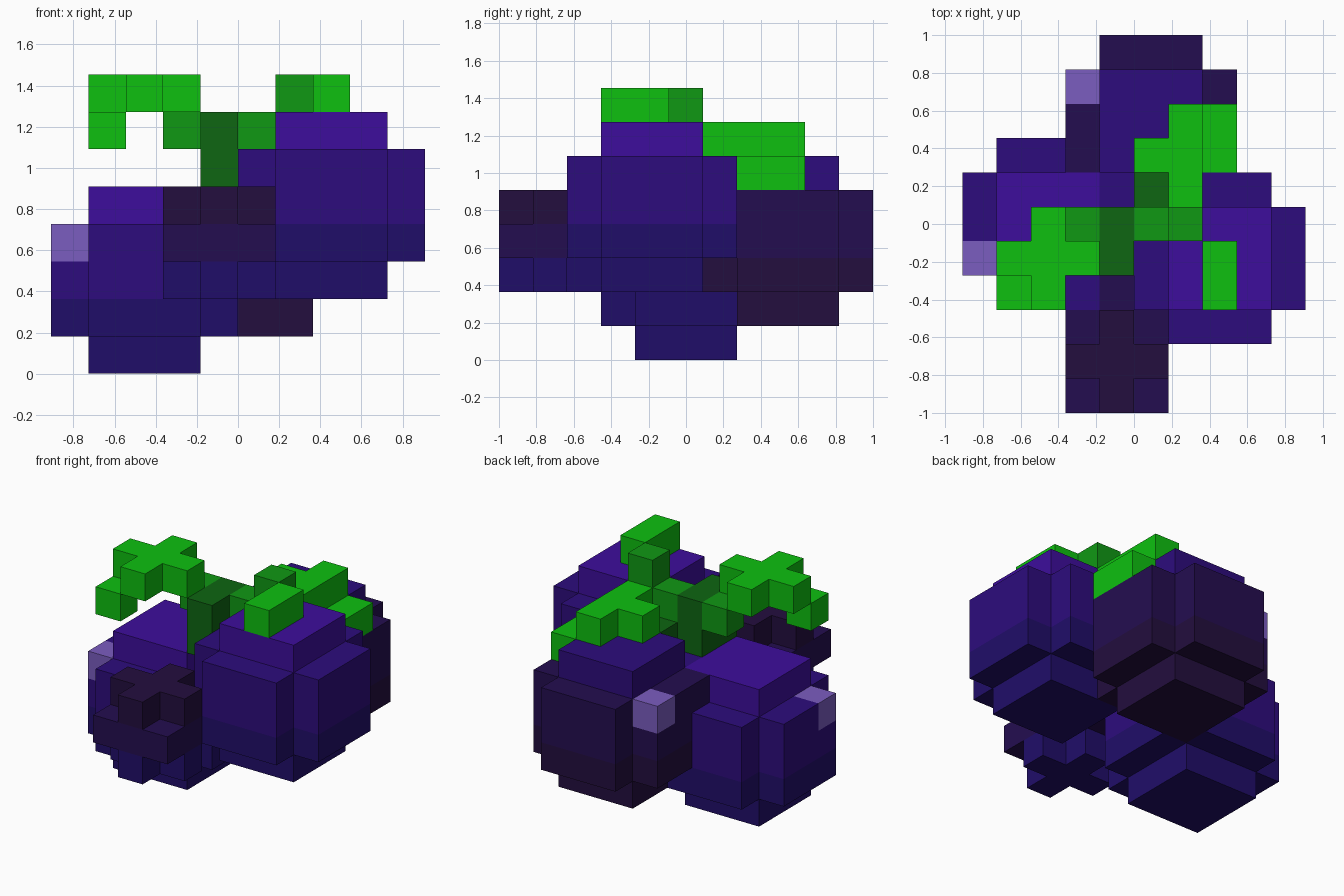
import bpy, bmesh
from mathutils import Vector

cube = bpy.data.objects.get("Cube")
if cube:
    bpy.data.objects.remove(cube, do_unlink=True)

S = 2 / 11                                # edge of one block
ORIGIN = Vector((-5 * S, -5.5 * S, 0))    # corner of block (0, 0, 0)


def linear(c):
    c /= 255
    return c / 12.92 if c <= 0.04045 else ((c + 0.055) / 1.055) ** 2.4


def material(name, rgb):
    m = bpy.data.materials.new(name)
    m.use_nodes = True
    col = tuple(linear(c) for c in rgb) + (1.0,)
    m.diffuse_color = col
    bsdf = m.node_tree.nodes["Principled BSDF"]
    bsdf.inputs["Base Color"].default_value = col
    bsdf.inputs["Roughness"].default_value = 0.9
    return m


MATS = {name: material(name, rgb) for name, rgb in {
    "bright_purple": (61, 13, 156),
    "purple": (45, 12, 125),
    "indigo": (32, 13, 105),
    "dark_plum": (36, 13, 80),
    "deep_plum": (35, 14, 62),
    "lilac": (123, 93, 192),
    "bright_green": (14, 192, 16),
    "mid_green": (16, 152, 20),
    "stem_green": (14, 102, 18),
}.items()}

owner = {}    # block -> (part, colour); the first part to claim a block keeps it


def claim(part, colour, cells):
    for c in cells:
        owner.setdefault(c, (part, colour))


def berry(part, corner, n, max_ends, layers):
    """Blocky ball of n blocks, trimmed where too many axes are at an end."""
    for k, colour in enumerate(layers):
        for i in range(n):
            for j in range(n):
                if sum(v in (0, n - 1) for v in (i, j, k)) <= max_ends:
                    claim(part, colour, [(corner[0] + i, corner[1] + j, corner[2] + k)])


# Highlights and the contact patch between two berries
claim("low_berry", "lilac", [(0, 4, 3)])
claim("back_berry", "lilac", [(3, 9, 4)])
claim("back_berry", "purple", [(4, 6, 4)])

# Berries, colours listed from the bottom layer up
ripe = ["indigo", "indigo", "purple", "purple", "bright_purple"]
berry("low_berry", (0, 3, 0), 5, 1, ripe)
berry("high_berry", (5, 2, 2), 5, 1, ripe)
berry("small_berry", (3, 0, 2), 3, 2, ["indigo", "dark_plum", "deep_plum"])
claim("small_berry", "dark_plum", [(4, 3, 3)])
berry("back_berry", (3, 6, 1), 5, 1,
      ["deep_plum", "deep_plum", "dark_plum", "dark_plum", "purple"])

# Stem and its twigs
claim("stem", "stem_green", [(4, j, k) for j in (4, 5) for k in (5, 6)] + [(5, 6, 5)])
claim("twigs", "mid_green", [(3, 5, 6), (5, 5, 6), (6, 5, 7)])

# Leaves
claim("right_leaf", "bright_green",
      [(1, 4, 7), (2, 4, 7), (3, 4, 7), (2, 3, 7), (2, 5, 7), (1, 3, 6)])
claim("back_leaf", "bright_green",
      [(6, 6, 6), (6, 7, 6), (6, 8, 6), (5, 7, 6), (7, 7, 5), (7, 8, 5)])
claim("front_leaf", "bright_green", [(7, 3, 7), (7, 4, 7)])


def build(part):
    """Skin the exposed block sides of one part."""
    bm = bmesh.new()
    mesh = bpy.data.meshes.new(part)
    cells = {c: col for c, (p, col) in owner.items() if p == part}
    names = sorted(set(cells.values()))
    for n in names:
        mesh.materials.append(MATS[n])
    for cell, colour in cells.items():
        centre = ORIGIN + S * (Vector(cell) + Vector((0.5, 0.5, 0.5)))
        for axis in range(3):
            for sign in (-1, 1):
                step = [0, 0, 0]
                step[axis] = sign
                if tuple(a + b for a, b in zip(cell, step)) in owner:
                    continue
                n, u = Vector(step), Vector((0, 0, 0))
                u[(axis + 1) % 3] = 1
                v = n.cross(u)
                f = bm.faces.new([bm.verts.new(centre + S / 2 * (n + a * u + b * v))
                                  for a, b in ((-1, -1), (1, -1), (1, 1), (-1, 1))])
                f.material_index = names.index(colour)
    bmesh.ops.remove_doubles(bm, verts=bm.verts, dist=0.001)
    bm.to_mesh(mesh)
    bm.free()
    bpy.context.collection.objects.link(bpy.data.objects.new(part, mesh))


for part in sorted({p for p, _ in owner.values()}):
    build(part)
